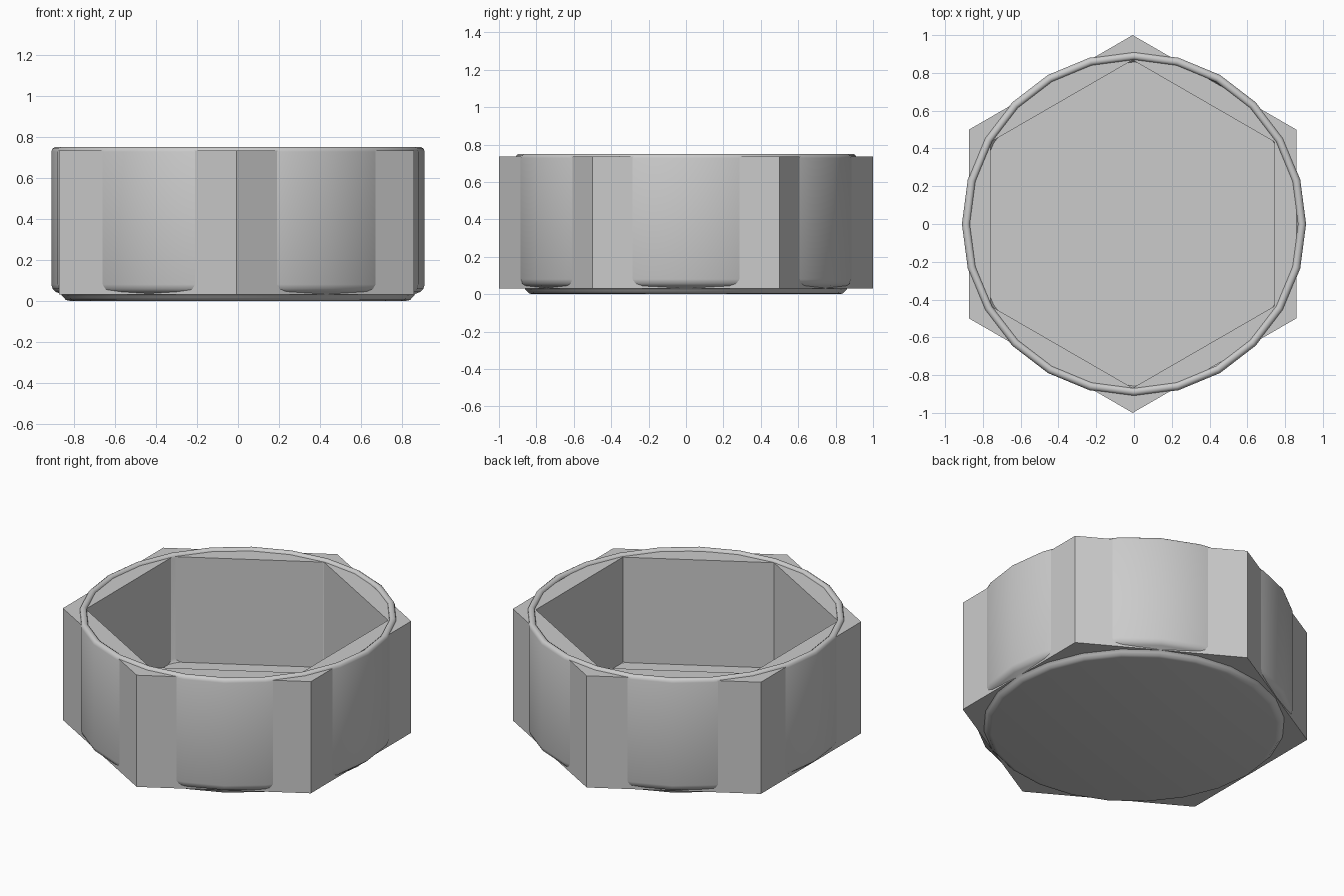
import bpy, bmesh
from math import cos, sin, pi, radians

if "Cube" in bpy.data.objects:
    bpy.data.objects.remove(bpy.data.objects["Cube"])


def lathe(name, profile, sides, phase=0.0, shift=0.0, smooth=False):
    """Spin an (r, z) profile around z; both ends are closed with flat caps."""
    bm = bmesh.new()
    rings = []
    for r, z in profile:
        rings.append([bm.verts.new((shift + r * cos(phase + 2 * pi * i / sides),
                                    r * sin(phase + 2 * pi * i / sides), z))
                      for i in range(sides)])
    for a, b in zip(rings, rings[1:]):
        for i in range(sides):
            j = (i + 1) % sides
            bm.faces.new((a[i], a[j], b[j], b[i]))
    bm.faces.new(list(reversed(rings[0])))
    bm.faces.new(rings[-1])
    bmesh.ops.recalc_face_normals(bm, faces=bm.faces)
    mesh = bpy.data.meshes.new(name)
    bm.to_mesh(mesh)
    bm.free()
    ob = bpy.data.objects.new(name, mesh)
    bpy.context.collection.objects.link(ob)
    if smooth:
        bpy.ops.object.select_all(action='DESELECT')
        ob.select_set(True)
        bpy.context.view_layer.objects.active = ob
        bpy.ops.object.shade_smooth_by_angle(angle=radians(40))
    return ob


# Hexagonal tray with a hexagonal pocket, corners on the y axis
lathe("hex_body", [(1.0, 0.03), (1.0, 0.735), (0.868, 0.735), (0.868, 0.07)],
      6, phase=pi / 2, shift=-0.007)

# Thin round cup that pokes through the hexagon's sides, rim and base
lathe("round_cup", [(0.82, 0.0), (0.84, 0.004), (0.853, 0.018), (0.866, 0.034),
                    (0.89, 0.044), (0.905, 0.058), (0.911, 0.08),
                    (0.911, 0.728), (0.906, 0.743), (0.895, 0.75),
                    (0.882, 0.75), (0.872, 0.743), (0.868, 0.73),
                    (0.868, 0.09), (0.855, 0.065), (0.82, 0.045)],
      24, smooth=True)
